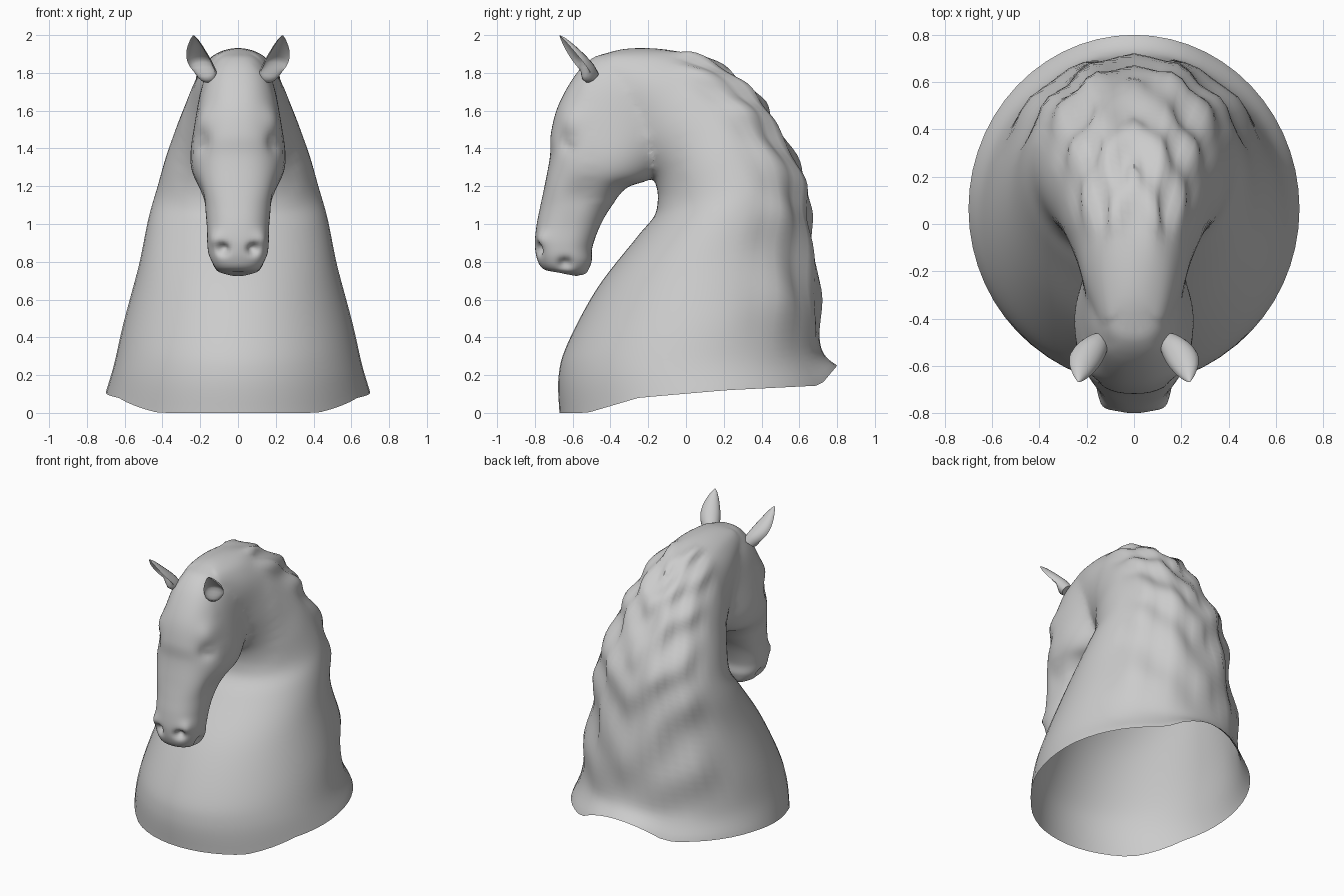
import bpy, bmesh
from math import sin, cos, pi, exp
from mathutils import Vector

if "Cube" in bpy.data.objects:
    bpy.data.objects.remove(bpy.data.objects["Cube"])

N = 56


def spline(rows, steps):
    """Catmull-Rom through rows of numbers."""
    out, last = [], len(rows) - 1
    for i in range(last):
        a, b, c, d = (rows[max(0, min(last, i + k))] for k in (-1, 0, 1, 2))
        for s in range(steps):
            t = s / steps
            out.append([0.5 * (2*q + (r-p)*t + (2*p-5*q+4*r-w)*t*t + (3*q-p-3*r+w)*t**3)
                        for p, q, r, w in zip(a, b, c, d)])
    return out + [list(rows[-1])]


def lerp_table(tab, x):
    for (x0, y0), (x1, y1) in zip(tab, tab[1:]):
        if x <= x1:
            return y0 + (y1 - y0) * (x - x0) / (x1 - x0)
    return tab[-1][1]


def skin(name, rings, start=None, end=None):
    """Join rings into a tube, closing each end with a fan."""
    bm = bmesh.new()
    loops = [[bm.verts.new(p) for p in r] for r in rings]
    n = len(rings[0])
    for a, b in zip(loops, loops[1:]):
        for i in range(n):
            bm.faces.new((a[i], a[(i+1) % n], b[(i+1) % n], b[i]))
    for loop, tip in ((loops[0], start), (loops[-1], end)):
        if tip is None:
            tip = sum((v.co for v in loop), Vector()) / n
        c = bm.verts.new(tip)
        for i in range(n):
            bm.faces.new((loop[i], loop[(i+1) % n], c))
    bmesh.ops.recalc_face_normals(bm, faces=bm.faces)
    me = bpy.data.meshes.new(name)
    bm.to_mesh(me)
    bm.free()
    ob = bpy.data.objects.new(name, me)
    bpy.context.collection.objects.link(ob)
    return ob


def smooth(ob, angle):
    bpy.ops.object.select_all(action='DESELECT')
    ob.select_set(True)
    bpy.context.view_layer.objects.active = ob
    bpy.ops.object.shade_smooth_by_angle(angle=angle)


def sculpt(p, dabs):
    """Push a point by mirrored soft dabs: centre, radius, push."""
    q = p.copy()
    for c, r, push in dabs:
        for s in (-1, 1):
            d = (p - Vector((c[0]*s, c[1], c[2]))).length / r
            q += Vector((push[0]*s, push[1], push[2])) * exp(-d*d*2)
    return q


# Neck: front y,z  back y,z  half width
NECK = [(-.67, 0, .80, .25, .70), (-.675, .19, .72, .34, .655), (-.63, .36, .72, .60, .605),
        (-.47, .66, .685, .90, .525), (-.26, .93, .66, 1.12, .475), (-.16, 1.06, .62, 1.30, .43),
        (-.16, 1.20, .50, 1.50, .38), (-.21, 1.29, .42, 1.65, .335), (-.27, 1.37, .30, 1.765, .295),
        (-.34, 1.46, .13, 1.88, .25), (-.41, 1.58, -.10, 1.935, .21), (-.47, 1.74, -.38, 1.93, .14)]
RIM = [(-1, 0), (-.8, 0), (-.43, .08), (.2, .12), (.88, .145), (1, .25)]
rows = spline(NECK, 6)
rings = []
for k, (fy, fz, by, bz, w) in enumerate(rows):
    u = k / (len(rows) - 1)
    ring = []
    for i in range(N):
        t = 2 * pi * i / N
        c, s = cos(t), sin(t)
        y = (fy + by) / 2 + c * (by - fy) / 2
        z = (fz + bz) / 2 + c * (bz - fz) / 2
        z += (lerp_table(RIM, c) - .125 * (1 + c)) * max(0, 1 - u * 7) ** 1.5
        p = Vector((w * s, y, z))
        # mane locks: slanting waves and a centre parting on the crest
        mask = max(0, min(1, (c - .35) / .3)) * min(1, max(0, u - .07) * 8) * min(1, (1 - u) * 6)
        wave = .013 * sin(u * 42 - abs(s) * 9) + .012 * cos(abs(s) * 17)
        part = -.022 * exp(-(s / .13) ** 2) + .012
        out = Vector((s, c * (by - fy), c * (bz - fz))).normalized()
        ring.append(p + out * mask * (wave + part - .012))
    rings.append(ring)
bust = skin("horse_head_and_neck", rings, start=(0, 0, -.4))

# Head: front y,z  back y,z  half width
HEAD = [(-.48, 1.90, -.28, 1.89, .10), (-.585, 1.79, -.12, 1.72, .185), (-.675, 1.63, -.07, 1.52, .225),
        (-.715, 1.48, -.10, 1.35, .245), (-.72, 1.36, -.19, 1.235, .245), (-.745, 1.22, -.31, 1.195, .22),
        (-.77, 1.10, -.39, 1.10, .182), (-.79, 1.00, -.45, 1.00, .166), (-.80, .90, -.495, .88, .162),
        (-.79, .82, -.50, .80, .150), (-.76, .765, -.53, .745, .115), (-.70, .745, -.58, .725, .05)]
DABS = [((.20, -.62, 1.56), .10, (.012, -.015, 0)),     # brow
        ((.22, -.65, 1.43), .075, (-.03, .02, 0)),      # eye socket
        ((.21, -.62, 1.44), .03, (.014, -.008, 0)),     # eye
        ((.24, -.38, 1.35), .16, (.012, 0, 0)),         # cheek
        ((.18, -.58, 1.18), .12, (-.02, 0, 0)),         # hollow below cheek
        ((.115, -.76, .92), .06, (.012, -.012, 0)),     # nostril rim
        ((.085, -.79, .865), .042, (-.015, .045, .01)),  # nostril
        ((.14, -.64, .79), .045, (-.03, 0, .01)),       # mouth corner
        ((0, -.665, .735), .04, (0, 0, .014)),          # lip gap
        ((.05, -.54, .75), .05, (0, .006, -.006))]      # chin
rings = []
for fy, fz, by, bz, w in spline(HEAD, 7):
    ring = []
    for i in range(N):
        t = 2 * pi * i / N
        c, s = cos(t), sin(t)
        c2 = abs(c) ** .85 * (1 if c > 0 else -1)
        x = w * abs(s) ** .85 * (1 if s > 0 else -1)
        p = Vector((x, (fy + by) / 2 + c2 * (by - fy) / 2, (fz + bz) / 2 + c2 * (bz - fz) / 2))
        ring.append(sculpt(p, DABS))
    rings.append(ring)
head = skin("head_part", rings)

# Weld head to neck, open the base, and blend the join
mod = bust.modifiers.new("join", 'BOOLEAN')
mod.operation, mod.solver, mod.object = 'UNION', 'EXACT', head
bpy.context.view_layer.objects.active = bust
bpy.ops.object.modifier_apply(modifier="join")
bpy.data.objects.remove(head)
bm = bmesh.new()
bm.from_mesh(bust.data)
bmesh.ops.delete(bm, geom=[v for v in bm.verts if v.co.z < -.1], context='VERTS')
bmesh.ops.remove_doubles(bm, verts=bm.verts, dist=.002)
blend = [v for v in bm.verts if -.52 < v.co.y < -.02 and v.co.z > 1.12]
for _ in range(10):
    bmesh.ops.smooth_vert(bm, verts=blend, factor=.5, use_axis_x=True, use_axis_y=True, use_axis_z=True)
bm.to_mesh(bust.data)
bm.free()
smooth(bust, 1.0)

# Ears: cupped leaf shapes, hollow to the front
EAR = [(0, .045, .045), (.2, .062, .055), (.45, .066, .05), (.7, .05, .036), (.9, .024, .018), (1, .004, .003)]
for side, name in ((1, "left_ear"), (-1, "right_ear")):
    a, b = Vector((.15 * side, -.50, 1.77)), Vector((.236 * side, -.668, 1.997))
    axis = (b - a).normalized()
    front = Vector((.45 * side, -1, 0))
    front = (front - axis * front.dot(axis)).normalized()
    across = axis.cross(front)
    rings = []
    for u, w, d in spline(EAR, 4):
        cup = .75 - 1.5 * min(1, max(0, (u - .1) / .25))
        bow = Vector((.02 * side, .0, -.008)) * sin(pi * u)
        rings.append([a + (b - a) * u + bow + across * w * sin(t)
                      + front * d * (cos(t) * (cup if cos(t) > 0 else 1))
                      for t in (2 * pi * i / 20 for i in range(20))])
    smooth(skin(name, rings), 1.0)
